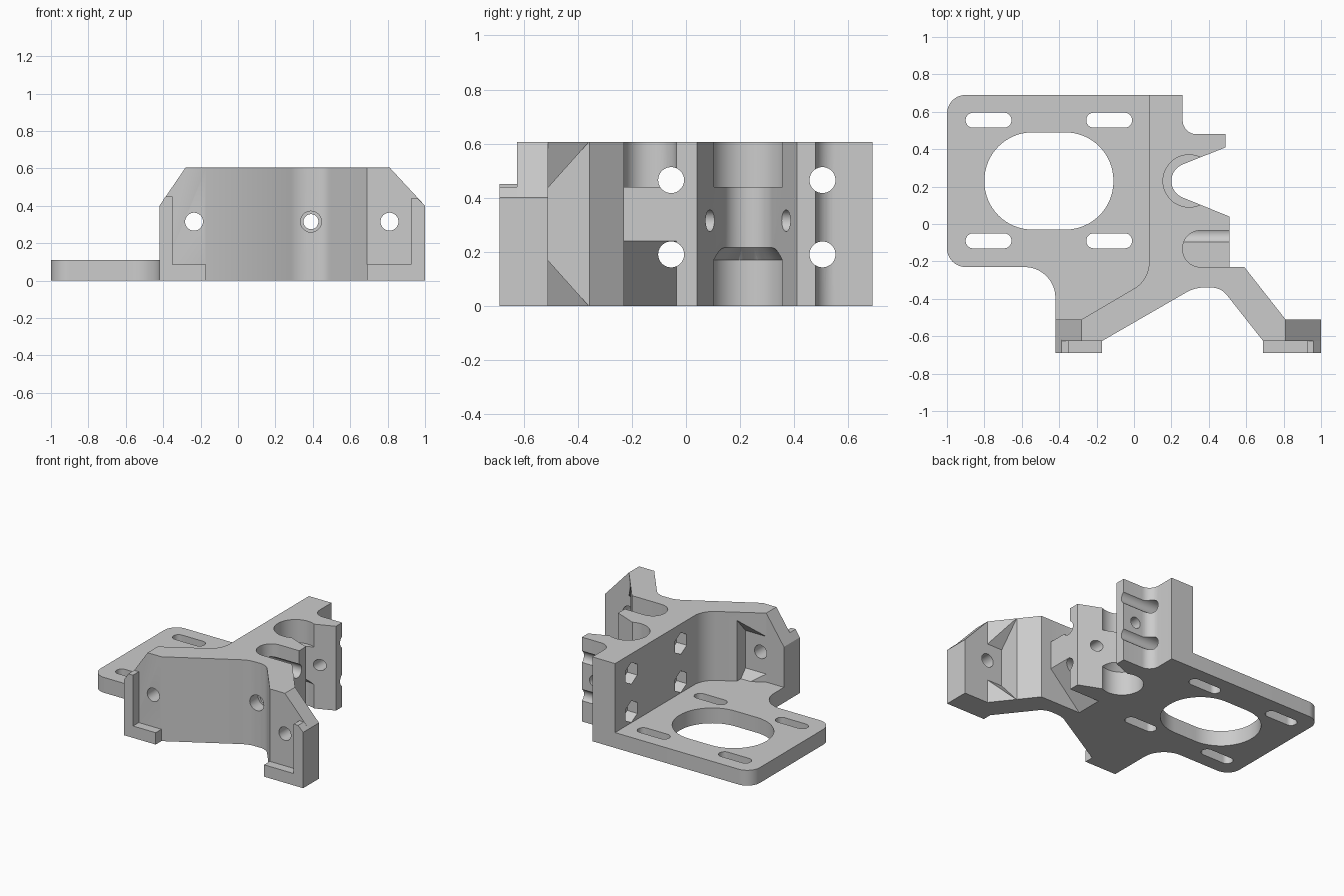
import bpy, bmesh, math
from mathutils import Vector, Matrix

if "Cube" in bpy.data.objects:
    bpy.data.objects.remove(bpy.data.objects["Cube"], do_unlink=True)

GREY = (0.6, 0.6, 0.6, 1)
mat = bpy.data.materials.new("plain grey")
mat.use_nodes = True
mat.diffuse_color = GREY
mat.node_tree.nodes["Principled BSDF"].inputs["Base Color"].default_value = GREY

H = 0.605          # wall height
PLATE = 0.11       # base plate thickness
MID = 0.315        # height of the horizontal bores
BORE = (0.295, 0.23)


def rounded(corners, steps=10):
    """Polygon from (x, y) or (x, y, tangent length) corners."""
    out, n = [], len(corners)
    for i, c in enumerate(corners):
        p = Vector((c[0], c[1]))
        if len(c) == 2:
            out.append((p.x, p.y))
            continue
        before, after = corners[i - 1], corners[(i + 1) % n]
        u = (Vector((before[0], before[1])) - p).normalized()
        v = (Vector((after[0], after[1])) - p).normalized()
        half = math.acos(u.dot(v)) / 2
        r = c[2] * math.tan(half)
        centre = p + (u + v).normalized() * (c[2] / math.cos(half))
        a, b = p + u * c[2] - centre, p + v * c[2] - centre
        start = math.atan2(a.y, a.x)
        sweep = (math.atan2(b.y, b.x) - start + math.pi) % math.tau - math.pi
        for k in range(steps + 1):
            t = start + sweep * k / steps
            out.append((centre.x + r * math.cos(t), centre.y + r * math.sin(t)))
    return out


def circle(x, y, r, n=40, turn=0.0):
    return [(x + r * math.cos(turn + math.tau * k / n),
             y + r * math.sin(turn + math.tau * k / n)) for k in range(n)]


def finish(bm, name):
    bmesh.ops.recalc_face_normals(bm, faces=bm.faces)
    me = bpy.data.meshes.new(name)
    bm.to_mesh(me)
    bm.free()
    me.materials.append(mat)
    ob = bpy.data.objects.new(name, me)
    bpy.context.scene.collection.objects.link(ob)
    return ob


def prism(name, pts, lo, hi, axis="z"):
    """Extrude a 2D outline along an axis."""
    place = {"x": lambda a, b, h: (h, a, b),
             "y": lambda a, b, h: (a, h, b),
             "z": lambda a, b, h: (a, b, h)}[axis]
    bm = bmesh.new()
    low = [bm.verts.new(place(a, b, lo)) for a, b in pts]
    high = [bm.verts.new(place(a, b, hi)) for a, b in pts]
    bm.faces.new(low)
    bm.faces.new(high)
    for i in range(len(pts)):
        bm.faces.new((low[i - 1], low[i], high[i], high[i - 1]))
    return finish(bm, name)


def carve(ob, cutters):
    """Subtract the cutters, bake the result and remove them."""
    for c in cutters:
        c.hide_render = True
        m = ob.modifiers.new("cut", "BOOLEAN")
        m.operation, m.solver, m.object = "DIFFERENCE", "EXACT", c
    bpy.context.view_layer.update()
    dg = bpy.context.evaluated_depsgraph_get()
    me = bpy.data.meshes.new_from_object(ob.evaluated_get(dg))
    ob.modifiers.clear()
    ob.data = me
    for c in cutters:
        bpy.data.objects.remove(c, do_unlink=True)


def smooth(ob):
    ob.data.shade_smooth()
    ob.data.set_sharp_from_angle(angle=math.radians(30))


# Base plate with motor opening and four adjustment slots
plate = prism("base_plate", rounded([
    (0.12, 0.69), (-1, 0.69, 0.1), (-1, -0.23, 0.1), (-0.42, -0.23, 0.165),
    (-0.42, -0.55), (-0.2, -0.55), (0.1, -0.4), (0.12, -0.3)]), 0, PLATE)


def slot(x0, x1, y, r):
    t = r * 0.99
    return prism("slot_cutter", rounded([
        (x0, y - r, t), (x1, y - r, t), (x1, y + r, t), (x0, y + r, t)], 16), -0.1, 0.3)


carve(plate, [slot(-0.8, -0.11, 0.23, 0.26)] + [
    slot(x, x + 0.245, y, 0.04) for x in (-0.9, -0.255) for y in (-0.09, 0.555)])

# Upright wall: clamp side, arms and mounting flanges in one outline
a0 = math.radians(112)
mouth = [(BORE[0] + 0.095 * math.cos(a), BORE[1] + 0.095 * math.sin(a))
         for a in (a0 + (math.tau - 2 * a0) * k / 20 for k in range(21))]
wall = prism("upright_wall", rounded([
    (0.08, 0.69), (0.26, 0.69), (0.26, 0.48, 0.075), (0.49, 0.48), (0.49, 0.41),
    *mouth, (0.51, 0.04), (0.51, -0.23), (0.59, -0.23), (0.81, -0.51), (1, -0.51),
    (1, -0.625), (0.69, -0.625), (0.465, -0.34, 0.05), (0.324, -0.34, 0.05),
    (-0.17, -0.625), (-0.42, -0.625), (-0.42, -0.51), (-0.28, -0.51),
    (0.08, -0.298, 0.09)]), 0, H)

# Rod socket: counterbores at both ends, the lower one with a cone
bm = bmesh.new()
bmesh.ops.create_cone(bm, cap_ends=True, segments=48, radius1=0.14, radius2=0.09,
                      depth=0.05, matrix=Matrix.Translation((*BORE, 0.195)))
cuts = [finish(bm, "cone_cutter"),
        prism("socket_cutter", circle(*BORE, 0.14, 48), -0.1, 0.17),
        prism("socket_cutter", circle(*BORE, 0.14, 48), 0.44, 0.8)]

# Relief beside the socket: rounded pocket above, sloped cut below
cuts += [prism("pocket_cutter", rounded([
             (0.7, -0.23), (0.7, -0.035), (0.26, -0.035, 0.095), (0.26, -0.23, 0.095)]),
             0.44, 0.8),
         prism("slope_cutter", [(0.6, 0.33), (0.6, -0.1), (0.17, -0.1)],
               -0.23, -0.035, "y")]

# Cross bolts with hexagonal nut recesses
for y in (-0.055, 0.505):
    for z in (0.19, 0.465):
        cuts += [prism("bolt_cutter", circle(y, z, 0.048), -0.1, 0.7, "x"),
                 prism("nut_cutter", circle(y, z, 0.078, 6, math.pi / 6), 0, 0.16, "x")]

# Long bore from front to back, wider through the front wall
cuts += [prism("bore_cutter", circle(0.39, MID, 0.04), -0.6, 0.6, "y"),
         prism("bore_cutter", circle(0.39, MID, 0.056), -0.5, -0.25, "y")]

# Flange holes, flared relief behind them and chamfered top corners
for x, inner, outer in ((-0.235, -0.115, -0.6), (0.81, 0.69, 1.2)):
    cuts += [prism("flange_hole_cutter", circle(x, MID, 0.048), -0.8, -0.4, "y"),
             prism("relief_cutter", [(-0.51, 0.168), (-0.51, 0.437), (-0.21, 0.773),
                                     (-0.21, -0.168)], min(inner, outer),
                   max(inner, outer), "x")]
for x0, x1 in ((-0.42, -0.28), (1, 0.81)):
    dx, dz = x1 - x0, H - 0.4
    cuts.append(prism("chamfer_cutter", [
        (x0 - dx, 0.4 - dz), (x1 + dx, H + dz), (x0 - dx, H + dz)], -0.9, -0.3, "y"))
carve(wall, cuts)


# L-shaped locating lips on the flange fronts
def lip(name, edge, end, side, top_x, top):
    return prism(name, [(edge, 0), (end, 0), (end, 0.085), (side, 0.085),
                        (side, top), (top_x, top), (edge, 0.4)], -0.69, -0.62, "y")


right_lip = lip("right_flange_lip", -0.42, -0.17, -0.35, -0.387, 0.45)
left_lip = lip("left_flange_lip", 1, 0.69, 0.925, 0.96, 0.44)

for ob in (plate, wall, right_lip, left_lip):
    smooth(ob)
